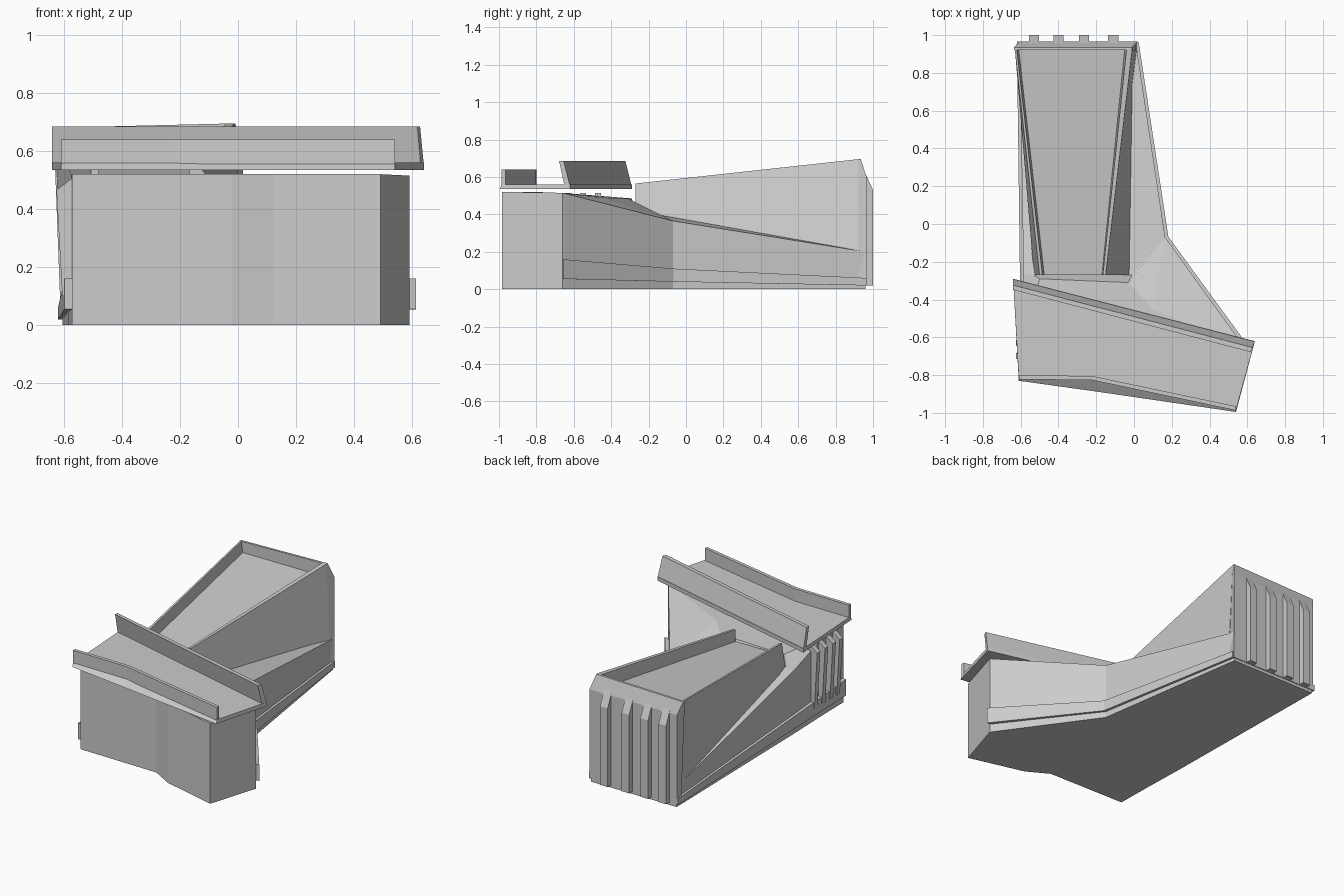
import bpy, bmesh
from mathutils import Vector

if "Cube" in bpy.data.objects:
    bpy.data.objects.remove(bpy.data.objects["Cube"])


def make(name, verts, faces):
    me = bpy.data.meshes.new(name)
    bm = bmesh.new()
    vs = [bm.verts.new(v) for v in verts]
    for f in faces:
        bm.faces.new([vs[i] for i in f])
    bmesh.ops.recalc_face_normals(bm, faces=bm.faces)
    bm.to_mesh(me)
    bm.free()
    ob = bpy.data.objects.new(name, me)
    bpy.context.collection.objects.link(ob)
    return ob


def loft(name, rings):
    """Skin equal-length closed rings and cap both ends."""
    n = len(rings[0])
    verts = [p for r in rings for p in r]
    faces = [list(range(n)), list(range(len(verts) - n, len(verts)))]
    for k in range(len(rings) - 1):
        a = k * n
        for i in range(n):
            j = (i + 1) % n
            faces.append([a + i, a + j, a + n + j, a + n + i])
    return make(name, verts, faces)


def at_y(y, pts):
    return [(x, y, z) for x, z in pts]


def wall(name, path, out, zs, thick):
    """Rail along a path of (x, y); zs gives (low, high), thick a width per point."""
    rings = []
    for (x, y), (lo, hi), t in zip(path, zs, thick):
        ox, oy = out[0] * t, out[1] * t
        rings.append([(x, y, lo), (x + ox, y + oy, lo),
                      (x + ox, y + oy, hi), (x, y, hi)])
    return loft(name, rings)


# Angled lower body: outline with varying top height, plateau and side ledges
outline = [(-.572, -.80, .52), (-.02, -.81, .52), (.12, -.89, .52),
           (.49, -.985, .52), (.59, -.66, .515), (.165, -.07, .365),
           (.01, .96, .20), (-.605, .96, .13), (-.585, -.27, .41), (-.575, -.6, .51)]
n = len(outline)
inner = [(.1, -.45, .49), (-.03, -.31, .485), (-.5, -.29, .485),
         (-.01, -.27, .42), (-.53, -.27, .42)]
verts = [(x, y, 0) for x, y, z in outline] + outline + inner
faces = [list(range(n))]
faces += [[i, (i + 1) % n, n + (i + 1) % n, n + i] for i in range(n)]
F, M1, M2, C, A, B, D, G, H, I = range(n, 2 * n)
p1, p2, p3, R, L = range(2 * n, 2 * n + 5)
faces += [[F, M1, M2, C, A, p1, p2, p3, I], [A, B, p1], [B, R, p2, p1],
          [B, D, R], [R, D, G, L], [L, G, H], [p3, p2, R, L], [I, p3, L, H]]
make("lower_body", verts, faces)

# Tapering open trough
loft("trough", [
    at_y(-.27, [(-.53, .38), (-.50, .565), (-.485, .565), (-.475, .49),
                (-.17, .49), (-.165, .565), (-.15, .565), (-.01, .40)]),
    at_y(.92, [(-.605, .12), (-.63, .68), (-.62, .68), (-.61, .61),
               (-.05, .61), (-.04, .695), (-.01, .695), (.015, .18)])])

# Trough back wall with chamfered top
loft("trough_back", [
    [(x, .92, .02), (x, .965, .02), (x, .965, .60), (xt, .935, zt), (xt, .92, zt)]
    for x, xt, zt in ((-.61, -.635, .68), (.018, -.01, .695))])

# Back ribs
for x in (-.53, -.40, -.265, -.11):
    loft("back_rib", [[(x + s * .027, y, z) for y, z in
                       ((.94, .02), (1.0, .02), (1.0, .53), (.94, .66))]
                      for s in (-1, 1)])

# Tapering side bands near the ground
wall("right_band", [(.585, -.66), (.16, -.07), (.005, .96)], (1, .1),
     [(.055, .16), (.04, .11), (.02, .06)], (.028, .022, .02))
wall("left_band", [(-.57, -.79), (-.575, -.5), (-.6, .965)], (-1, 0),
     [(.055, .16), (.05, .14), (.02, .06)], (.028, .026, .02))

# Left side ribs
for y in (-.70, -.63, -.55, -.47):
    loft("side_rib", [[(x, y + s * .016, z) for x, z in
                       ((-.56, .1), (-.605, .1), (-.625, .465), (-.56, .515))]
                      for s in (-1, 1)])

# Cross deck: straight lower front edge, bent upper front edge
back_l, back_r = (-.64, -.29), (.64, -.62)
loft("deck", [
    [(x, y, .535) for x, y in (back_l, back_r, (.54, -.995), (-.2, -.887), (-.61, -.83))],
    [(x, y, .56) for x, y in (back_l, back_r, (.54, -.985), (-.2, -.825), (-.61, -.82))]])

# Deck back wall, leaning inwards
inward = Vector((-.25, -.97))
profile = ((0, .55), (.035, .685), (.06, .685), (.03, .55))
loft("deck_back_wall", [[(p[0] + k * inward.x * o, p[1] + inward.y * o, z)
                         for o, z in profile] for p, k in ((back_l, 0), (back_r, 1.5))])

# Deck front wall, bent in plan
wall("deck_front_wall", [(-.61, -.80), (-.22, -.805), (.54, -.965)], (0, -1),
     [(.555, .64)] * 3, [.022] * 3)
